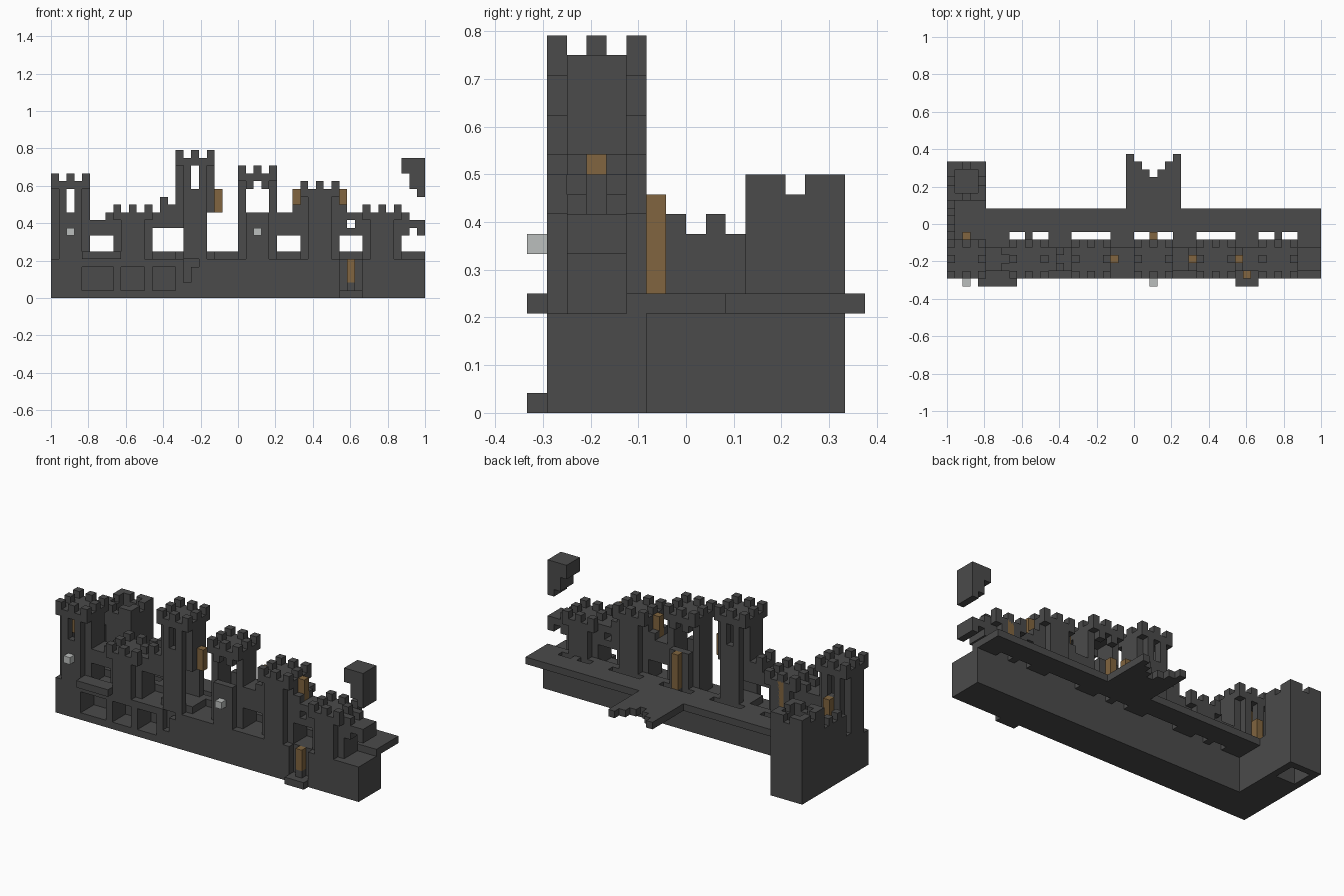
import bpy, bmesh
from mathutils import Vector

if "Cube" in bpy.data.objects:
    bpy.data.objects.remove(bpy.data.objects["Cube"], do_unlink=True)

U = 1 / 24                      # edge length of one building block
ORIGIN = Vector((-24, -8, 0))   # corner of the block grid


def material(name, rgb):
    m = bpy.data.materials.new(name)
    m.use_nodes = True
    m.diffuse_color = (*rgb, 1)
    m.node_tree.nodes["Principled BSDF"].inputs["Base Color"].default_value = (*rgb, 1)
    return m


STONE = material("dark stone", (0.07, 0.07, 0.07))
WOOD = material("brown wood", (0.22, 0.13, 0.05))
LAMP = material("pale lamp", (0.5, 0.52, 0.51))


def box(x0, x1, y0, y1, z0, z1):
    """Set of grid cells inside a box."""
    return {(x, y, z) for x in range(x0, x1) for y in range(y0, y1) for z in range(z0, z1)}


def build(name, cells, mat):
    """Turn a set of cells into one clean outer surface."""
    bm = bmesh.new()
    for c in cells:
        for axis in range(3):
            for side in (0, 1):
                n = list(c)
                n[axis] += 2 * side - 1
                if tuple(n) in cells:
                    continue
                a, b = (axis + 1) % 3, (axis + 2) % 3
                quad = []
                for s, t in ((0, 0), (1, 0), (1, 1), (0, 1)):
                    p = Vector(c) + ORIGIN
                    p[axis] += side
                    p[a] += s
                    p[b] += t
                    quad.append(bm.verts.new(p * U))
                bm.faces.new(quad if side else quad[::-1])
    bmesh.ops.remove_doubles(bm, verts=bm.verts, dist=U / 100)
    bmesh.ops.dissolve_limit(bm, angle_limit=0.01, verts=bm.verts, edges=bm.edges)
    me = bpy.data.meshes.new(name)
    bm.to_mesh(me)
    bm.free()
    me.materials.append(mat)
    ob = bpy.data.objects.new(name, me)
    bpy.context.collection.objects.link(ob)
    return ob


def tower(x, top, windows=True):
    """Hollow tower with cut corners and a square crenellated crown."""
    t = box(x, x + 5, 1, 6, 5, top)
    for cx in (x, x + 4):
        for cy in (1, 5):
            t -= box(cx, cx + 1, cy, cy + 1, 5, top - 2)
    t -= box(x + 1, x + 4, 2, 5, 6, top - 2)
    t -= box(x + 1, x + 4, 2, 5, top - 1, top)
    for k in (1, 3):
        t -= box(x + k, x + k + 1, 1, 6, top - 1, top)
        t -= box(x, x + 5, 1 + k, 2 + k, top - 1, top)
    if windows:
        t -= box(x + 2, x + 3, 1, 6, top - 5, top - 2)
    return t


def wall(x0, x1, z0, z1, merlons):
    """Curtain wall with an arch below and merlons on both edges."""
    w = box(x0, x1, 2, 5, z0, z1)
    for m in merlons:
        w |= box(m, m + 1, 2, 3, z1, z1 + 1) | box(m, m + 1, 4, 5, z1, z1 + 1)
    return w


# Base with recessed arcade and entrance alcove
base = box(0, 48, 1, 6, 0, 5)
for x0, x1 in ((4, 8), (9, 12), (13, 16)):
    base -= box(x0, x1, 1, 4, 1, 4)
base -= box(17, 18, 1, 2, 2, 5) | box(18, 19, 1, 2, 4, 5)
base -= box(37, 40, 1, 2, 1, 5)
base |= box(38, 39, 1, 2, 1, 2)
build("base", base, STONE)
build("entrance_step", box(37, 40, 0, 1, 0, 1), STONE)
build("balcony", box(4, 9, 0, 2, 5, 6), STONE)

# Rear terrace with drain slots and a ragged landing
terrace = box(0, 48, 5, 10, 5, 6)
for k in range(7):
    terrace |= box(23 + k, 24 + k, 10, 14 + abs(k - 3), 5, 6)
for x0, x1 in ((8, 10), (11, 13), (16, 21), (24, 26), (27, 29), (32, 37), (40, 42), (43, 45)):
    terrace -= box(x0, x1, 6, 7, 5, 6)
build("terrace", terrace, STONE)

# Towers along the front
build("corner_tower", tower(0, 16), STONE)
build("west_turret", tower(8, 12, False), STONE)
keep = tower(16, 19)
keep -= box(20, 21, 1, 6, 6, 11) | box(16, 17, 1, 6, 6, 9)
build("keep", keep, STONE)
gate = tower(24, 17)
gate -= box(25, 28, 1, 6, 11, 14)
build("middle_tower", gate, STONE)
build("east_tower", tower(32, 15, False), STONE)
build("east_turret", tower(40, 12, False), STONE)

# Curtain walls between the towers
build("west_wall", wall(5, 8, 8, 10, [7]), STONE)
build("keep_wall", wall(13, 16, 9, 12, [14]) - box(13, 14, 2, 5, 11, 12), STONE)
build("middle_wall", wall(29, 32, 8, 11, [31]), STONE)
build("east_wall", wall(37, 40, 8, 11, [37]) - box(38, 39, 2, 5, 9, 10), STONE)
broken = wall(45, 48, 8, 10, [45]) - box(46, 47, 2, 5, 8, 9)
build("broken_wall", broken, STONE)

# Floating fragment at the far end
fragment = box(45, 48, 2, 5, 16, 18) | box(46, 48, 2, 5, 14, 16) | box(47, 48, 2, 5, 13, 14)
build("floating_fragment", fragment, STONE)

# Rear wing with its side wall and back tower
wing = box(0, 5, 6, 16, 0, 6) | box(0, 1, 6, 11, 6, 9)
for y in (7, 9):
    wing |= box(0, 1, y, y + 1, 9, 10)
wing |= box(0, 5, 11, 16, 6, 12)
wing -= box(1, 4, 12, 15, 10, 12) | box(1, 4, 12, 15, 0, 8)
wing -= box(2, 3, 11, 16, 11, 12) | box(0, 5, 13, 14, 11, 12)
build("rear_wing", wing, STONE)

# Wooden doors: rear, side and entrance
for i, (x, y) in enumerate(((2, 6), (10, 5), (26, 6), (42, 5))):
    build(f"rear_door_{i + 1}", box(x, x + 1, y, y + 1, 6, 11), WOOD)
for i, x in enumerate((1, 21, 31, 37)):
    build(f"side_door_{i + 1}", box(x, x + 1, 3, 4, 11, 14), WOOD)
build("entrance_door", box(38, 39, 1, 2, 2, 5), WOOD)

# Lamps on the front
for i, x in enumerate((2, 26)):
    build(f"lamp_{i + 1}", box(x, x + 1, 0, 1, 8, 9), LAMP)
